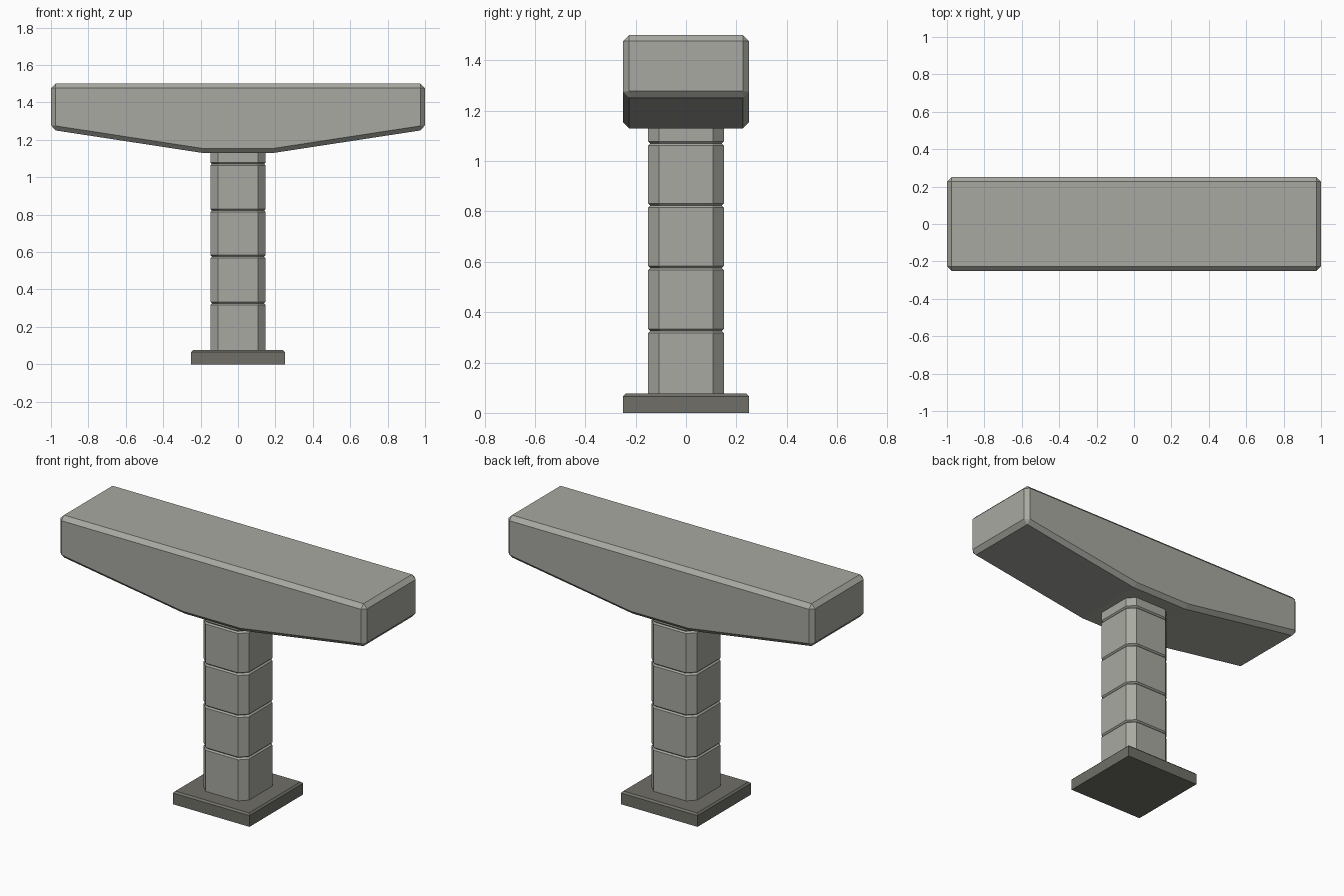
import bpy, bmesh

if "Cube" in bpy.data.objects:
    bpy.data.objects.remove(bpy.data.objects["Cube"])


def material(name, rgb):
    m = bpy.data.materials.new(name)
    m.diffuse_color = (*rgb, 1)
    m.use_nodes = True
    m.node_tree.nodes["Principled BSDF"].inputs["Base Color"].default_value = m.diffuse_color
    return m


concrete = material("light_concrete", (0.39, 0.395, 0.355))
dark_concrete = material("dark_concrete", (0.162, 0.159, 0.138))


def make(name, bm, mat):
    bmesh.ops.recalc_face_normals(bm, faces=bm.faces)
    me = bpy.data.meshes.new(name)
    bm.to_mesh(me)
    bm.free()
    me.materials.append(mat)
    ob = bpy.data.objects.new(name, me)
    bpy.context.collection.objects.link(ob)
    return ob


def outline(hx, hy, c):
    """Rectangle outline, with corners cut by c when c is not zero."""
    if not c:
        return [(hx, hy), (-hx, hy), (-hx, -hy), (hx, -hy)]
    return [(hx, hy - c), (hx - c, hy), (c - hx, hy), (-hx, hy - c),
            (-hx, c - hy), (c - hx, -hy), (hx - c, -hy), (hx, c - hy)]


def stack(name, rings, half, cut, mat):
    """Join outlines given as (height, inset) pairs into a closed solid."""
    bm = bmesh.new()
    loops = [[bm.verts.new((x, y, z)) for x, y in
              outline(half[0] - inset, half[1] - inset, cut)]
             for z, inset in rings]
    for a, b in zip(loops, loops[1:]):
        n = len(a)
        for i in range(n):
            j = (i + 1) % n
            bm.faces.new((a[i], a[j], b[j], b[i]))
    bm.faces.new(loops[0])
    bm.faces.new(loops[-1])
    return make(name, bm, mat)


# Square footing with a chamfered top edge
stack("footing", [(0, 0), (0.066, 0), (0.076, 0.01)], (0.25, 0.25), 0, dark_concrete)

# Column with cut corners and four V-shaped joints
rings = [(0.07, 0)]
for z in (0.326, 0.575, 0.823, 1.07):
    rings += [(z - 0.008, 0), (z, 0.008), (z + 0.008, 0)]
rings.append((1.14, 0))
stack("column", rings, (0.148, 0.15), 0.042, concrete)

# Tapered crossbeam, extruded along y and chamfered
profile = [(-1, 1.5), (-1, 1.254), (-0.19, 1.13), (0.19, 1.13), (1, 1.254), (1, 1.5)]
bm = bmesh.new()
face = bm.faces.new([bm.verts.new((x, -0.25, z)) for x, z in profile])
new = bmesh.ops.extrude_face_region(bm, geom=[face])["geom"]
bmesh.ops.translate(bm, vec=(0, 0.5, 0),
                    verts=[v for v in new if isinstance(v, bmesh.types.BMVert)])
beam = make("crossbeam", bm, concrete)
bev = beam.modifiers.new("chamfer", 'BEVEL')
bev.width = 0.024
bev.segments = 1
bev.limit_method = 'ANGLE'
bev.angle_limit = 0.6
